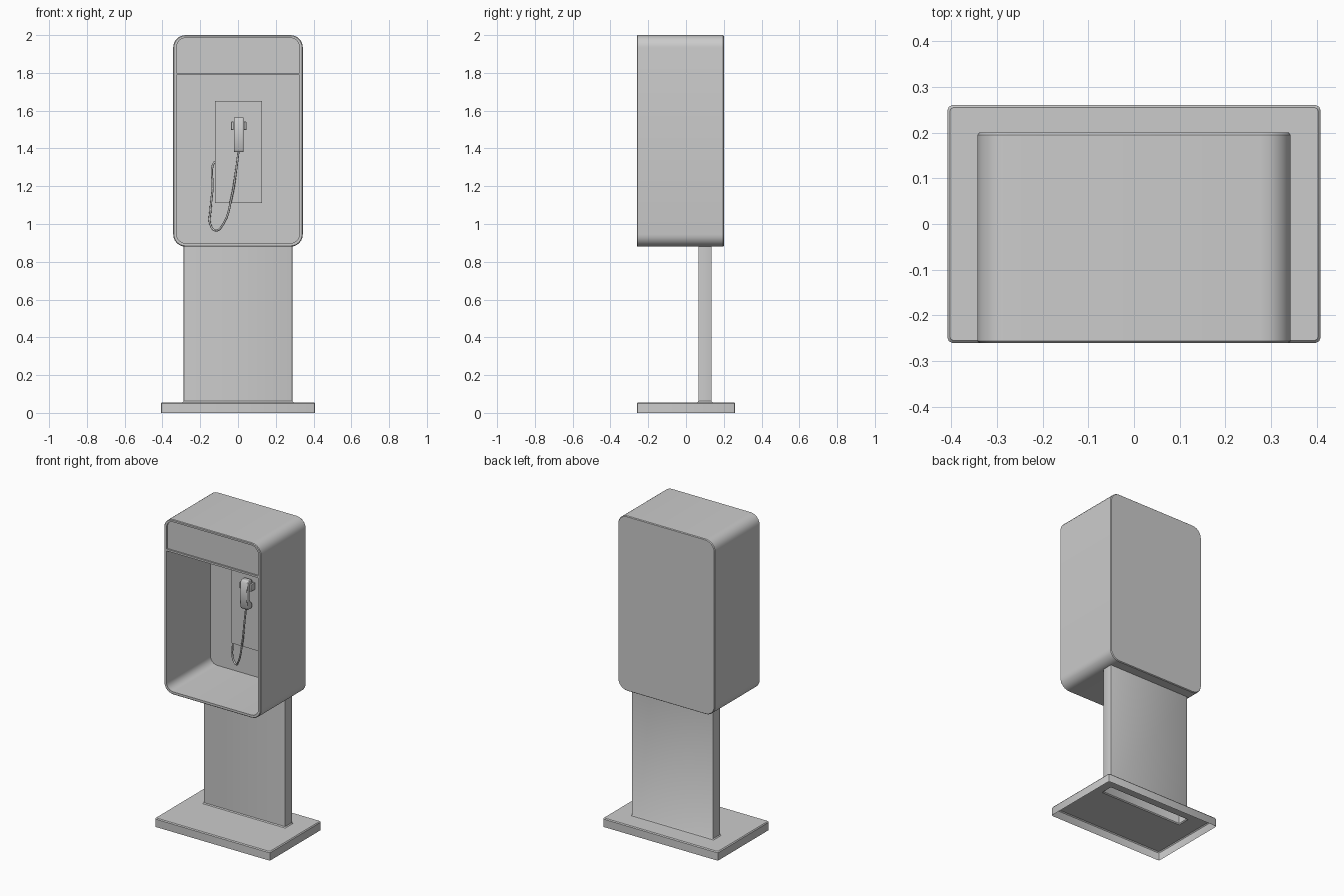
import bpy, bmesh, math
from mathutils import Vector

if "Cube" in bpy.data.objects:
    bpy.data.objects.remove(bpy.data.objects["Cube"])


def rrect(x0, x1, h0, h1, r, seg=5, r_low=None):
    """Rounded rectangle as 2D points; lower corners may use another radius."""
    low = r if r_low is None else r_low
    corners = [(x1, h0, -1, 1, low, -90), (x1, h1, -1, -1, r, 0),
               (x0, h1, 1, -1, r, 90), (x0, h0, 1, 1, low, 180)]
    pts = []
    for cx, ch, sx, sh, rad, a0 in corners:
        for i in range(seg + 1):
            a = math.radians(a0 + 90 * i / seg)
            pts.append((cx + sx * rad + rad * math.cos(a),
                        ch + sh * rad + rad * math.sin(a)))
    return pts


def finish(name, bm, bevel=0.0):
    bmesh.ops.recalc_face_normals(bm, faces=bm.faces)
    me = bpy.data.meshes.new(name)
    bm.to_mesh(me)
    bm.free()
    ob = bpy.data.objects.new(name, me)
    bpy.context.collection.objects.link(ob)
    if bevel:
        m = ob.modifiers.new("Bevel", 'BEVEL')
        m.width, m.segments = bevel, 2
    bpy.ops.object.select_all(action='DESELECT')
    ob.select_set(True)
    bpy.context.view_layer.objects.active = ob
    bpy.ops.object.shade_smooth_by_angle(angle=math.radians(35))
    return ob


def loft(name, rings, caps=(True, True), bevel=0.0):
    """Skin equal-length rings of 3D points, optionally capping the ends."""
    bm = bmesh.new()
    vs = [[bm.verts.new(p) for p in ring] for ring in rings]
    n = len(vs[0])
    for a, b in zip(vs, vs[1:]):
        for i in range(n):
            j = (i + 1) % n
            bm.faces.new((a[i], a[j], b[j], b[i]))
    if caps[0]:
        bm.faces.new(vs[0][::-1])
    if caps[1]:
        bm.faces.new(vs[-1])
    return finish(name, bm, bevel)


def box(name, x0, x1, y0, y1, z0, z1, bevel=0.0):
    flat = [(x0, y0), (x1, y0), (x1, y1), (x0, y1)]
    return loft(name, [[(x, y, z) for x, y in flat] for z in (z0, z1)], bevel=bevel)


def flat_ring(hw, y0, y1, z, r):
    return [(x, y, z) for x, y in rrect(-hw, hw, y0, y1, r, 2)]


def upright_ring(hw, z0, z1, y, r, r_low=None):
    return [(x, y, z) for x, z in rrect(-hw, hw, z0, z1, r, 6, r_low)]


# Hollow foot plate and pedestal, one continuous open-bottomed shell
loft("base_and_pedestal", [
    flat_ring(0.408, -0.26, 0.26, 0.0, 0.01),
    flat_ring(0.408, -0.26, 0.26, 0.05, 0.01),
    flat_ring(0.403, -0.255, 0.255, 0.056, 0.008),
    flat_ring(0.293, 0.06, 0.14, 0.056, 0.004),
    flat_ring(0.288, 0.065, 0.136, 0.062, 0.003),
    flat_ring(0.288, 0.065, 0.136, 0.885, 0.003)], caps=(False, False))

# Open-fronted hood with rounded corners and thin walls
loft("hood", [
    upright_ring(0.339, 0.884, 1.996, 0.20, 0.061),
    upright_ring(0.343, 0.88, 2.0, 0.195, 0.065),
    upright_ring(0.343, 0.88, 2.0, -0.256, 0.065),
    upright_ring(0.339, 0.884, 1.996, -0.26, 0.061),
    upright_ring(0.325, 0.898, 1.985, -0.26, 0.048),
    upright_ring(0.325, 0.898, 1.985, 0.185, 0.048)])

# Sign box under the hood roof and its lower lip
loft("sign_box", [upright_ring(0.326, 1.79, 1.986, y, 0.048, 0.001)
                  for y in (-0.25, 0.186)])
box("sign_lip", -0.326, 0.326, -0.26, -0.245, 1.788, 1.80)

# Telephone body on the back wall
box("phone_body", -0.122, 0.128, 0.11, 0.187, 1.11, 1.652)

# Cradle with a prong on each side of the handset
box("cradle_block", -0.022, 0.03, 0.09, 0.112, 1.495, 1.545, 0.003)
for side, x0 in (("left", -0.037), ("right", 0.031)):
    box("cradle_prong_" + side, x0, x0 + 0.014, 0.068, 0.112, 1.498, 1.542, 0.003)

# Handset: side profile extruded across x
profile = [(0.052, 1.395), (0.060, 1.38), (0.100, 1.38), (0.100, 1.415),
           (0.080, 1.43), (0.076, 1.47), (0.080, 1.51), (0.100, 1.525),
           (0.100, 1.563), (0.062, 1.565), (0.052, 1.55), (0.046, 1.47)]
loft("handset", [[(x, y, z) for y, z in profile] for x in (-0.022, 0.03)],
     bevel=0.005)

# Cord hanging from the handset and back into the side of the body
path = [(0.003, 0.078, 1.385), (-0.012, 0.08, 1.27), (-0.032, 0.09, 1.15),
        (-0.078, 0.115, 1.0), (-0.12, 0.145, 0.966), (-0.147, 0.155, 1.0),
        (-0.146, 0.155, 1.07), (-0.134, 0.152, 1.2), (-0.134, 0.15, 1.31),
        (-0.120, 0.15, 1.332)]
cu = bpy.data.curves.new("cord", 'CURVE')
cu.dimensions = '3D'
cu.bevel_depth, cu.bevel_resolution, cu.resolution_u = 0.0055, 2, 5
cu.use_fill_caps = True
sp = cu.splines.new('BEZIER')
sp.bezier_points.add(len(path) - 1)
for bp, p in zip(sp.bezier_points, path):
    bp.co = Vector(p)
    bp.handle_left_type = bp.handle_right_type = 'AUTO'
bpy.context.collection.objects.link(bpy.data.objects.new("cord", cu))
